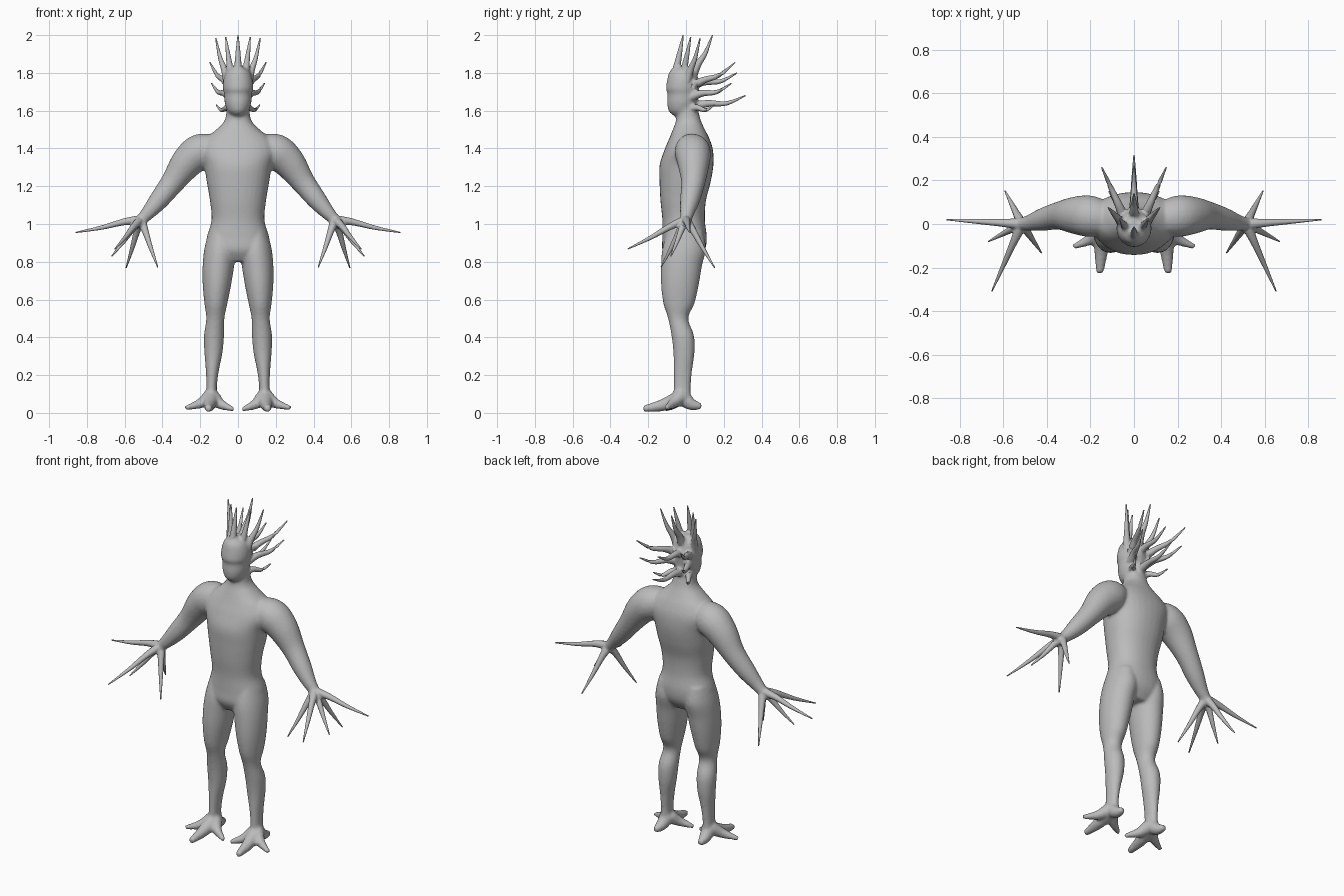
import bpy, bmesh, math
from mathutils import Vector

skin = bpy.data.materials.new("grey_skin")
skin.diffuse_color = (0.5, 0.5, 0.5, 1)


def spline(pts, n=5):
    """Catmull-Rom through control points of any dimension."""
    out = []
    for i in range(len(pts) - 1):
        a, b, c, d = (pts[max(0, min(len(pts) - 1, i + k))] for k in (-1, 0, 1, 2))
        for j in range(n):
            t = j / n
            out.append([0.5 * (2*q + (r-p)*t + (2*p-5*q+4*r-s)*t*t + (3*q-p-3*r+s)*t**3)
                        for p, q, r, s in zip(a, b, c, d)])
    return out + [list(pts[-1])]


def skin_rings(bm, rings):
    """Closed surface through equal rings of points."""
    vs = [[bm.verts.new(p) for p in r] for r in rings]
    n, faces = len(vs[0]), []
    for a, b in zip(vs, vs[1:]):
        faces += [bm.faces.new((a[i], a[(i+1) % n], b[(i+1) % n], b[i])) for i in range(n)]
    faces += [bm.faces.new(vs[0][::-1]), bm.faces.new(vs[-1])]
    bmesh.ops.recalc_face_normals(bm, faces=faces)
    for f in faces:
        f.smooth = True


def column(bm, rows, s=1, sides=32, power=0.9):
    """Upright part: rows of z, x min, x max, y min, y max."""
    rings = []
    for z, x0, x1, y0, y1 in spline(rows):
        ring = []
        for i in range(sides):
            a = math.tau * i / sides
            cx, cy = math.cos(a), math.sin(a)
            px = math.copysign(abs(cx)**power, cx) * (x1-x0)/2 + (x0+x1)/2
            py = math.copysign(abs(cy)**power, cy) * (y1-y0)/2 + (y0+y1)/2
            ring.append((s * px, py, z))
        rings.append(ring)
    skin_rings(bm, rings)


def tube(bm, pts, s=1, sides=12, part=1.0):
    """Round part along a path of x, y, z, radius."""
    path = spline(pts)
    path = path[:max(2, int(len(path) * part))]
    pos = [Vector((s * p[0], p[1], p[2])) for p in path]
    rings = []
    for i, p in enumerate(pos):
        d = (pos[min(i+1, len(pos)-1)] - pos[max(i-1, 0)]).normalized()
        ref = Vector((0, 1, 0)) if abs(d.y) < 0.8 else Vector((1, 0, 0))
        u = d.cross(ref).normalized()
        v = d.cross(u)
        rings.append([p + (u*math.cos(math.tau*k/sides) + v*math.sin(math.tau*k/sides)) * path[i][3]
                      for k in range(sides)])
    skin_rings(bm, rings)


def finish(bm, name):
    me = bpy.data.meshes.new(name)
    bm.to_mesh(me)
    bm.free()
    me.materials.append(skin)
    ob = bpy.data.objects.new(name, me)
    bpy.context.collection.objects.link(ob)
    return ob


def spike(root, tip, r, lift=0.02):
    """Tapered horn with a flared root and upturned end."""
    a, b = Vector(root), Vector(tip)
    m1, m2 = a.lerp(b, 0.3), a.lerp(b, 0.65)
    m2.z -= lift
    return [(*a, r * 1.5), (*m1, r), (*m2, r * 0.62), (*b, 0.003)]


# Head spikes: root, tip, radius; those off the centre line are mirrored
horns = [
    spike((0, -0.06, 1.77), (0, -0.015, 2.0), 0.019, 0),
    spike((0, 0.03, 1.78), (0, 0.14, 2.0), 0.019),
    spike((0, 0.02, 1.73), (0, 0.27, 1.80), 0.018),
    spike((0, 0.03, 1.62), (0, 0.315, 1.68), 0.018),
    spike((0.035, -0.02, 1.77), (0.065, 0.025, 1.99), 0.017, 0),
    spike((0.05, 0.0, 1.74), (0.118, 0.075, 1.985), 0.018),
    spike((0.04, 0.02, 1.72), (0.148, 0.26, 1.855), 0.018),
    spike((0.04, 0.02, 1.67), (0.14, 0.24, 1.745), 0.018),
    spike((0.035, 0.02, 1.61), (0.115, 0.15, 1.63), 0.016),
]

# Fingers fan out from the palm
palm = Vector((0.515, 0.0, 1.02))
fingers = []
for tip in [(0.86, 0.02, 0.955), (0.668, -0.08, 0.83), (0.652, -0.308, 0.868),
            (0.592, 0.152, 0.768), (0.425, -0.132, 0.772)]:
    t = Vector(tip)
    k = palm.lerp(t, 0.25) + Vector((0, 0, 0.008))
    fingers.append([(*palm, 0.027), (*k, 0.018), (*palm.lerp(t, 0.6), 0.011), (*t, 0.003)])

bm = bmesh.new()

# Torso
column(bm, [(0.80, -.10, .10, -.09, .06), (0.86, -.165, .165, -.125, .10), (0.93, -.165, .165, -.125, .11),
            (1.02, -.14, .14, -.125, .10), (1.12, -.148, .148, -.135, .105), (1.22, -.165, .165, -.14, .13),
            (1.31, -.18, .18, -.14, .145), (1.39, -.205, .205, -.115, .143), (1.45, -.175, .175, -.09, .125),
            (1.50, -.115, .115, -.07, .10), (1.55, -.07, .07, -.053, .078), (1.62, -.06, .06, -.05, .06)])

# Head with a brow step
column(bm, [(1.57, -.03, .03, -.06, .03), (1.595, -.055, .055, -.09, .05), (1.64, -.070, .070, -.10, .06),
            (1.69, -.074, .074, -.098, .065), (1.715, -.080, .080, -.106, .068), (1.76, -.078, .078, -.10, .066),
            (1.805, -.062, .062, -.088, .05), (1.835, -.025, .025, -.06, .02)], power=1)

for s in (1, -1):
    # Leg
    column(bm, [(0.96, .03, .155, -.10, .09), (0.87, .008, .178, -.125, .105), (0.78, .020, .187, -.132, .085),
                (0.68, .036, .187, -.132, .068), (0.58, .056, .178, -.12, .045), (0.50, .072, .168, -.095, .012),
                (0.41, .074, .180, -.077, .042), (0.32, .082, .178, -.067, .045), (0.22, .102, .170, -.065, .032),
                (0.13, .112, .168, -.065, .025), (0.05, .105, .175, -.07, .03)], s, power=1)
    # Foot: front toe, outer toe, inner toe, heel
    for toe in ([(.14, -.02, .085, .045), (.15, -.12, .042, .033), (.157, -.226, .022, .017)],
                [(.15, -.03, .085, .04), (.20, -.07, .05, .027), (.278, -.105, .026, .012)],
                [(.13, -.03, .08, .04), (.09, -.07, .045, .027), (.022, -.105, .018, .012)],
                [(.14, -.02, .08, .045), (.145, .03, .045, .032), (.15, .082, .035, .016)]):
        tube(bm, toe, s)
    # Arm
    tube(bm, [(.12, .02, 1.40, .075), (.20, .035, 1.382, .095), (.27, .04, 1.325, .086), (.345, .038, 1.222, .064),
              (.42, .02, 1.125, .052), (.48, .005, 1.055, .037), (.53, 0, 1.005, .026)], s, 20)
    # Blended roots of the fingers and spikes
    for f in fingers:
        tube(bm, f, s, part=0.5)
    for h in horns:
        if s > 0 or h[-1][0] > 0:
            tube(bm, h, s, part=0.5)

body = finish(bm, "body")
rem = body.modifiers.new("fuse", "REMESH")
rem.mode = "VOXEL"
rem.voxel_size = 0.0085
rem.use_smooth_shade = True
smo = body.modifiers.new("soften", "SMOOTH")
smo.factor = 0.5
smo.iterations = 6

# Sharp outer lengths of the spikes and fingers
for name, paths in (("head_spikes", horns), ("fingers", fingers)):
    bm = bmesh.new()
    for p in paths:
        for s in (1, -1):
            if s > 0 or p[-1][0] > 0:
                tube(bm, p, s)
    finish(bm, name)
